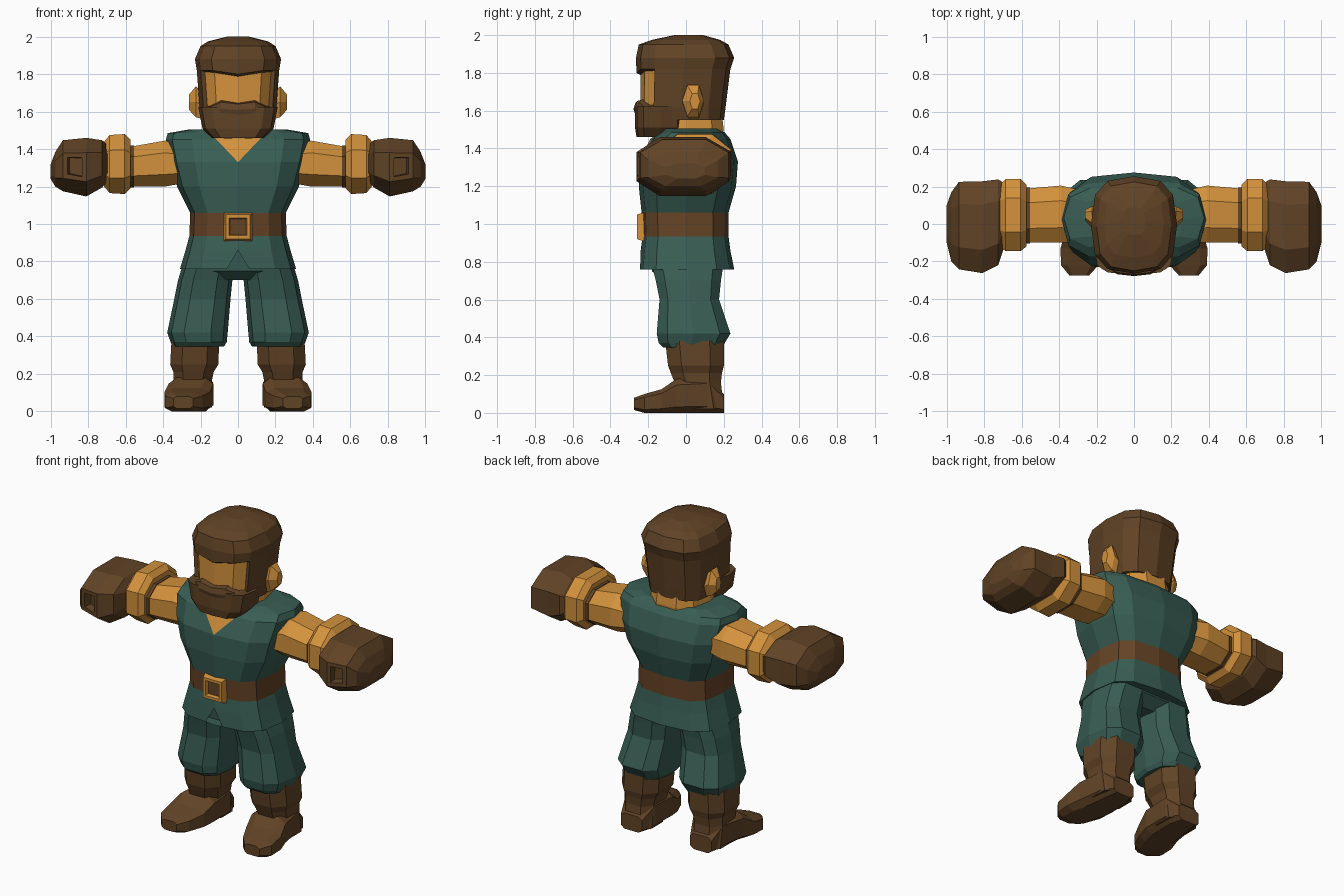
import bpy, bmesh, math
from mathutils import Vector

if "Cube" in bpy.data.objects:
    bpy.data.objects.remove(bpy.data.objects["Cube"])


def material(name, rgb):
    m = bpy.data.materials.new(name)
    m.diffuse_color = (*rgb, 1)
    m.use_nodes = True
    m.node_tree.nodes["Principled BSDF"].inputs["Base Color"].default_value = m.diffuse_color
    return m


TEAL = material("teal cloth", (0.040, 0.110, 0.088))
SKIN = material("tan skin", (0.65, 0.285, 0.045))
BROWN = material("brown leather", (0.118, 0.056, 0.019))
BELT = material("belt brown", (0.130, 0.056, 0.019))


def loft_mesh(axis, sections, n=12, power=0.65, flat=False):
    """Closed loft; each section is (position, a0, a1, b0, b1)."""
    bm = bmesh.new()
    angles = [2 * math.pi * (i + (0.5 if flat else 0)) / n for i in range(n)]
    unit = [[math.copysign(abs(f(t)) ** power if abs(f(t)) > 1e-6 else 0, f(t))
             for f in (math.cos, math.sin)] for t in angles]
    ma, mb = max(u[0] for u in unit), max(u[1] for u in unit)
    rings = []
    for t, a0, a1, b0, b1 in sections:
        ring = []
        for u, v in unit:
            a = (a0 + a1) / 2 + u / ma * (a1 - a0) / 2
            b = (b0 + b1) / 2 + v / mb * (b1 - b0) / 2
            ring.append(bm.verts.new({'x': (t, a, b), 'y': (a, t, b), 'z': (a, b, t)}[axis]))
        rings.append(ring)
    for r, s in zip(rings, rings[1:]):
        for i in range(n):
            j = (i + 1) % n
            bm.faces.new((r[i], r[j], s[j], s[i]))
    bm.faces.new(rings[0])
    bm.faces.new(rings[-1])
    bmesh.ops.recalc_face_normals(bm, faces=bm.faces)
    return bm


def finish(name, bm, mats, mirror=False):
    me = bpy.data.meshes.new(name)
    bm.to_mesh(me)
    bm.free()
    ob = bpy.data.objects.new(name, me)
    bpy.context.collection.objects.link(ob)
    for m in mats:
        me.materials.append(m)
    if mirror:
        ob.modifiers.new("mirror", 'MIRROR').use_mirror_merge = False
    return ob


def loft(name, mat, axis, sections, mirror=False, **kw):
    return finish(name, loft_mesh(axis, sections, **kw), [mat], mirror)


def sym(rows):
    """Rows (z, half width, y0, y1) to full sections."""
    return [(z, -w, w, y0, y1) for z, w, y0, y1 in rows]


def cut_v(bm, tip, slope, pick):
    """Cut both sides of a V with its tip on the front centre line."""
    for side in (1, -1):
        fs = [f for f in bm.faces if pick(f.calc_center_median())]
        geom = list({e for f in fs for e in f.edges} | {v for f in fs for v in f.verts}) + fs
        bmesh.ops.bisect_plane(bm, geom=geom, dist=1e-5, plane_co=(0, 0, tip),
                               plane_no=(side, 0, -slope))


# Tunic with belt band, V neck and hem notch
bm = loft_mesh('z', sym([
    (0.76, 0.31, -0.25, 0.255), (0.86, 0.28, -0.24, 0.235), (0.935, 0.26, -0.23, 0.225),
    (1.06, 0.255, -0.235, 0.225), (1.20, 0.325, -0.25, 0.265), (1.33, 0.36, -0.245, 0.275),
    (1.45, 0.385, -0.19, 0.235), (1.485, 0.375, -0.14, 0.205), (1.505, 0.26, -0.12, 0.17)]))
cut_v(bm, 1.33, 0.95, lambda c: c.z > 1.33 and c.y < 0.02)
cut_v(bm, 0.86, -0.6, lambda c: c.z < 0.86 and c.y < -0.08)
bmesh.ops.delete(bm, context='FACES', geom=[
    f for f in bm.faces if f.calc_center_median().y < -0.1
    and abs(f.calc_center_median().x) < 0.6 * (0.86 - f.calc_center_median().z)])
for f in bm.faces:
    c = f.calc_center_median()
    if 0.935 < c.z < 1.06:
        f.material_index = 1
    elif c.z > 1.33 and c.y < -0.05 and abs(c.x) < 0.95 * (c.z - 1.33):
        f.material_index = 2
finish("tunic", bm, [TEAL, BELT, SKIN])

# Buckle: square frame with a sunken brown centre
bm = bmesh.new()
bmesh.ops.create_cube(bm, size=1)
for v in bm.verts:
    k = 0.065 if v.co.y < 0 else 0.08
    v.co = Vector((v.co.x * 2 * k, -0.235 + v.co.y * 0.05, 0.985 + v.co.z * 2 * k))
front = min(bm.faces, key=lambda f: f.calc_center_median().y)
bmesh.ops.inset_region(bm, faces=[front], thickness=0.025)
bmesh.ops.inset_region(bm, faces=[front], thickness=0.008, depth=-0.02)
front.material_index = 1
finish("buckle", bm, [SKIN, BELT])

# Neck
loft("neck", SKIN, 'z', sym([(1.38, 0.18, -0.17, 0.19), (1.50, 0.18, -0.18, 0.2),
                             (1.58, 0.17, -0.18, 0.19)]), n=10, power=0.8)

# Head of hair with the face sunk into the front
bm = loft_mesh('z', sym([
    (1.55, 0.195, -0.22, 0.2), (1.62, 0.205, -0.262, 0.21), (1.82, 0.22, -0.262, 0.235),
    (1.88, 0.23, -0.265, 0.255), (1.95, 0.2, -0.25, 0.225), (1.975, 0.16, -0.18, 0.18),
    (2.0, 0.06, -0.06, 0.09)]), power=0.7)
for v in bm.verts:  # fringe dips towards the middle
    if abs(v.co.z - 1.82) < 0.01 and v.co.y < -0.25:
        v.co.z -= 0.02
face = [f for f in bm.faces if 1.64 < f.calc_center_median().z < 1.81
        and f.calc_center_median().y < -0.12]
bmesh.ops.inset_region(bm, faces=face, thickness=0.012, depth=-0.022)
for f in face:
    f.material_index = 1
finish("head", bm, [BROWN, SKIN])

# Beard, moustache, ears
loft("beard", BROWN, 'z', sym([(1.46, 0.14, -0.262, -0.03), (1.51, 0.19, -0.27, 0.0),
                               (1.625, 0.212, -0.27, 0.0)]), power=0.6)
loft("moustache", BROWN, 'x', [
    (x, y, -0.18, 1.57, z) for x, y, z in
    ((-0.16, -0.225, 1.625), (-0.09, -0.268, 1.66), (0, -0.278, 1.648),
     (0.09, -0.268, 1.66), (0.16, -0.225, 1.625))], n=8)
loft("ear", SKIN, 'x', [(0.19, -0.01, 0.09, 1.56, 1.70), (0.225, -0.02, 0.095, 1.57, 1.735),
                        (0.262, 0.02, 0.075, 1.61, 1.69)], mirror=True, n=6, power=0.9)

# Arms, wrist bands, cuffs
loft("arm", SKIN, 'x', [(0.28, -0.1, 0.18, 1.22, 1.42), (0.39, -0.1, 0.205, 1.2, 1.445),
                        (0.56, -0.1, 0.19, 1.2, 1.415)],
     mirror=True, n=8, power=0.85, flat=True)
loft("wrist_band", BROWN, 'x', [(0.555, -0.105, 0.195, 1.195, 1.42),
                                (0.585, -0.105, 0.195, 1.195, 1.42)],
     mirror=True, n=8, power=0.85, flat=True)
loft("cuff", SKIN, 'x', [(0.575, -0.12, 0.21, 1.19, 1.45), (0.605, -0.145, 0.24, 1.16, 1.48),
                         (0.685, -0.145, 0.24, 1.165, 1.475), (0.715, -0.12, 0.21, 1.2, 1.44)],
     mirror=True, n=8, power=0.85, flat=True)

# Gloved fists with the small hollow in the curled fingers
bm = loft_mesh('x', [(0.695, -0.13, 0.22, 1.23, 1.42), (0.725, -0.22, 0.238, 1.195, 1.447),
                     (0.81, -0.262, 0.228, 1.147, 1.46), (0.935, -0.242, 0.225, 1.175, 1.447),
                     (0.975, -0.2, 0.17, 1.2, 1.385), (1.0, -0.1, 0.1, 1.24, 1.32)],
               n=8, power=0.8, flat=True)
palm = min(bm.faces, key=lambda f: (f.calc_center_median() - Vector((0.86, -0.26, 1.31))).length)
bmesh.ops.inset_region(bm, faces=[palm], thickness=0.035)
bmesh.ops.inset_region(bm, faces=[palm], thickness=0.004, depth=-0.05)
finish("glove", bm, [BROWN], True)

# Hips and trouser legs
loft("hips", TEAL, 'z', sym([(0.70, 0.14, -0.12, 0.12), (0.75, 0.26, -0.18, 0.19),
                             (0.92, 0.24, -0.2, 0.2)]), n=10)
loft("trouser_leg", TEAL, 'z', [
    (0.345, 0.075, 0.35, -0.12, 0.19), (0.37, 0.06, 0.36, -0.145, 0.205),
    (0.42, 0.055, 0.378, -0.155, 0.235), (0.60, 0.04, 0.34, -0.14, 0.175),
    (0.70, 0.03, 0.32, -0.16, 0.185), (0.80, 0.01, 0.29, -0.185, 0.2)],
    mirror=True, n=10, power=0.7)

# Boots: shaft and outward-turned foot
loft("boot_shaft", BROWN, 'z', [
    (0.02, 0.14, 0.345, -0.02, 0.2), (0.16, 0.14, 0.345, -0.06, 0.185),
    (0.21, 0.13, 0.345, -0.08, 0.19), (0.25, 0.105, 0.362, -0.095, 0.2),
    (0.38, 0.1, 0.355, -0.11, 0.2)], mirror=True, n=8, power=0.75, flat=True)
loft("boot_foot", BROWN, 'y', [
    (0.2, 0.17, 0.32, 0, 0.1), (0.12, 0.135, 0.345, 0, 0.19), (-0.05, 0.132, 0.37, 0, 0.18),
    (-0.13, 0.15, 0.392, 0, 0.125), (-0.22, 0.19, 0.39, 0, 0.1),
    (-0.275, 0.24, 0.345, 0.015, 0.08)], mirror=True, n=8, power=0.5, flat=True)
